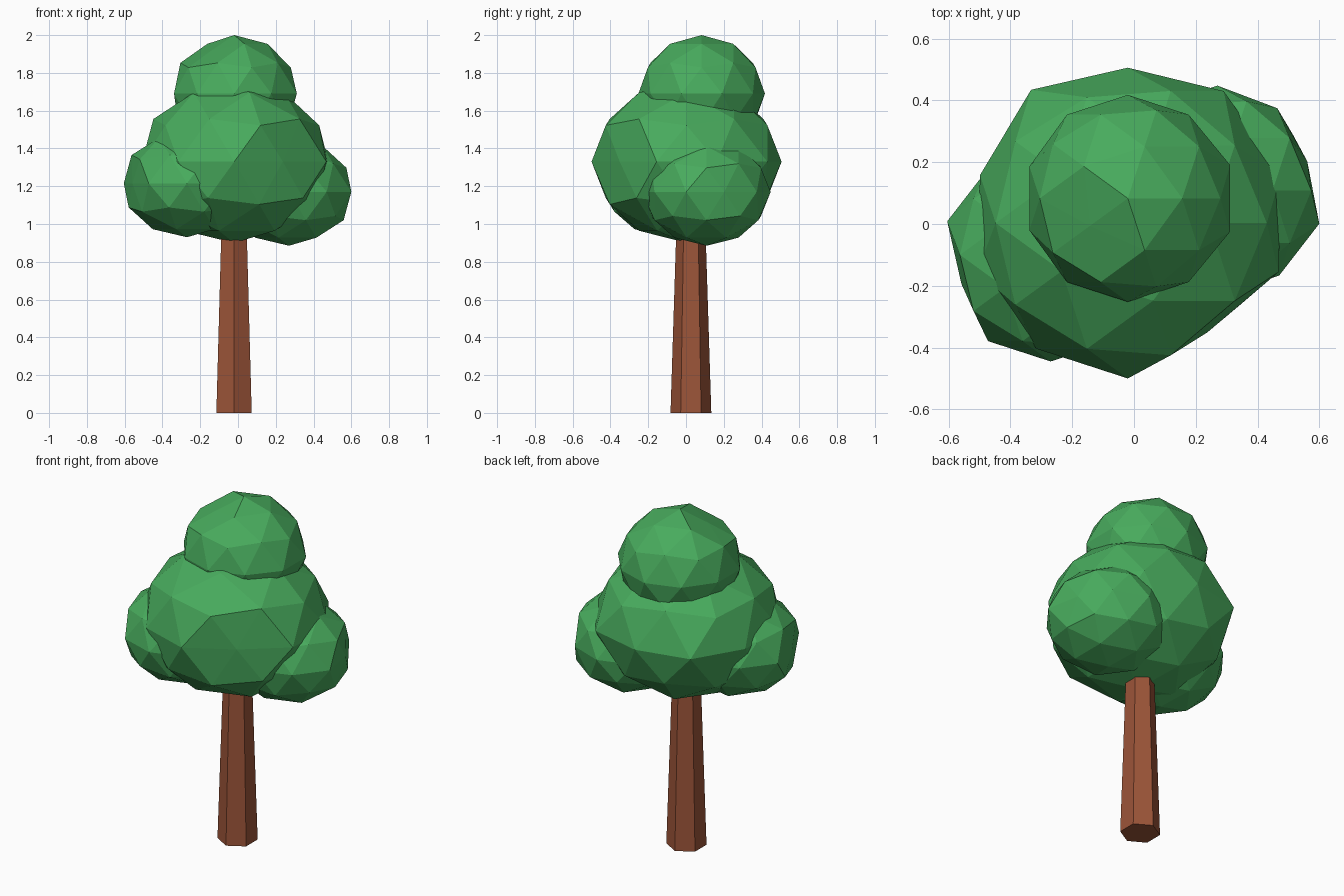
import bpy
from math import cos, sin, radians
from mathutils import Vector

cube = bpy.data.objects.get("Cube")
if cube:
    bpy.data.objects.remove(cube, do_unlink=True)


def make_material(name, color):
    mat = bpy.data.materials.new(name)
    mat.use_nodes = True
    mat.diffuse_color = color
    mat.node_tree.nodes["Principled BSDF"].inputs["Base Color"].default_value = color
    return mat


leaf_green = make_material("leaf_green", (0.065, 0.41, 0.11, 1))
bark_brown = make_material("bark_brown", (0.33, 0.09, 0.04, 1))


def foliage(name, center, radius, half_height, tweaks):
    """Faceted leaf clump; each tweak pushes one vertex (angle, height, factor)."""
    bpy.ops.mesh.primitive_ico_sphere_add(subdivisions=2, radius=1, location=center)
    clump = bpy.context.object
    clump.name = name
    verts = clump.data.vertices
    for angle, height, factor in tweaks:
        flat = (1 - height * height) ** 0.5
        a = radians(angle)
        aim = Vector((flat * cos(a), flat * sin(a), height))
        nearest = max(verts, key=lambda v: v.co.normalized().dot(aim))
        nearest.co *= factor
    for v in verts:
        v.co = Vector((v.co.x * radius, v.co.y * radius, v.co.z * half_height))
    clump.data.materials.append(leaf_green)


# Tapered six-sided trunk, running up into the crown
TRUNK_HEIGHT = 1.2
bpy.ops.mesh.primitive_cone_add(vertices=6, radius1=0.108, radius2=0.07,
                                depth=TRUNK_HEIGHT,
                                location=(-0.021, 0.026, TRUNK_HEIGHT / 2))
trunk = bpy.context.object
trunk.name = "trunk"
trunk.data.materials.append(bark_brown)

# Crown: large middle clump, small top clump and two side clumps
foliage("crown_middle", (-0.02, 0.003, 1.33), 0.503, 0.43,
        [(-54, 0, 0.87), (126, 0, 1.06), (54, 0, 1.05),
         (18, 0, 1.04), (-18, 0, 1.02), (-162, 0, 1.02)])
foliage("crown_top", (-0.02, 0.083, 1.69), 0.335, 0.31,
        [(-144, 0.85, 0.86), (18, 0, 1.04), (-18, 0, 1.04)])
foliage("crown_right", (-0.27, -0.1, 1.215), 0.345, 0.285,
        [(-162, 0, 0.88), (162, 0, 1.02)])
foliage("crown_left", (0.27, 0.108, 1.17), 0.34, 0.285,
        [(18, 0, 0.9), (-18, 0, 1.02), (54, 0, 0.97)])
